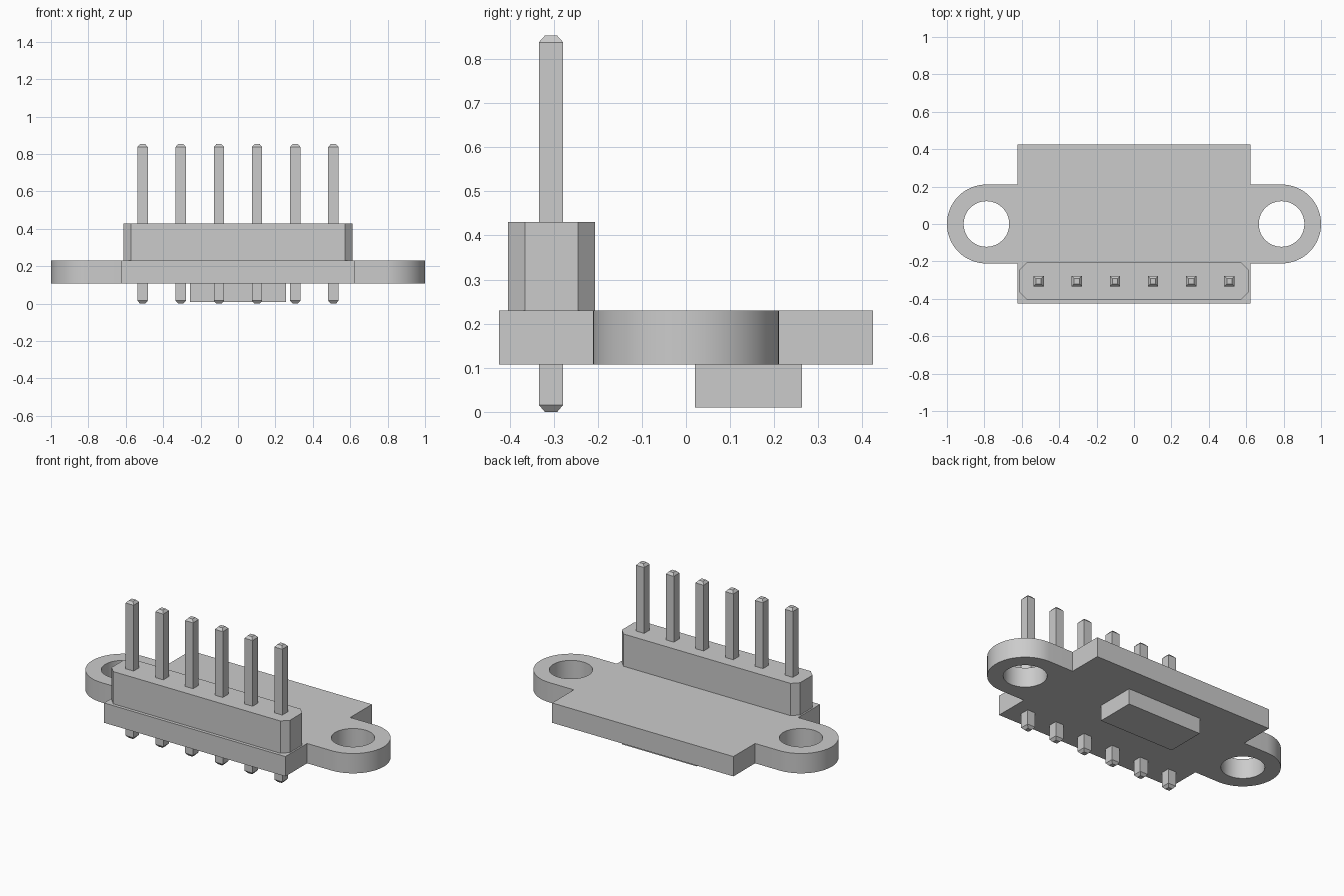
import bpy, bmesh
from math import pi, sin, cos, radians

if "Cube" in bpy.data.objects:
    bpy.data.objects.remove(bpy.data.objects["Cube"])

grey = bpy.data.materials.new("plain grey")
grey.use_nodes = True
grey.diffuse_color = (0.6, 0.6, 0.6, 1)
grey.node_tree.nodes["Principled BSDF"].inputs["Base Color"].default_value = (0.6, 0.6, 0.6, 1)


def stack(name, rings):
    """Solid from matching outlines; each ring is (points, z), bottom to top."""
    bm = bmesh.new()
    loops = [[bm.verts.new((x, y, z)) for x, y in pts] for pts, z in rings]
    bm.faces.new(loops[0][::-1])
    bm.faces.new(loops[-1])
    for low, high in zip(loops, loops[1:]):
        for i in range(len(low)):
            j = (i + 1) % len(low)
            bm.faces.new((low[i], low[j], high[j], high[i]))
    bmesh.ops.recalc_face_normals(bm, faces=bm.faces)
    mesh = bpy.data.meshes.new(name)
    bm.to_mesh(mesh)
    bm.free()
    mesh.materials.append(grey)
    obj = bpy.data.objects.new(name, mesh)
    bpy.context.collection.objects.link(obj)
    return obj


def prism(name, pts, z0, z1):
    return stack(name, [(pts, z0), (pts, z1)])


def rect(x0, x1, y0, y1):
    return [(x0, y0), (x1, y0), (x1, y1), (x0, y1)]


def square(x, y, half):
    return rect(x - half, x + half, y - half, y + half)


def arc(cx, radius, start, end, steps):
    return [(cx + radius * cos(start + (end - start) * i / steps),
             radius * sin(start + (end - start) * i / steps)) for i in range(steps + 1)]


# Board with rounded mounting ears
HALF_W, HALF_D, EAR_X, EAR_R = 0.622, 0.424, 0.789, 0.211
right_half = [(HALF_W, -HALF_D), (HALF_W, -EAR_R),
              *arc(EAR_X, EAR_R, -pi / 2, pi / 2, 32),
              (HALF_W, EAR_R), (HALF_W, HALF_D)]
outline = right_half + [(-x, y) for x, y in reversed(right_half)]
board = prism("board", outline, 0.107, 0.23)

# Mounting holes cut through the ears
for side in (-1, 1):
    cutter = prism("hole_cutter", arc(side * EAR_X, 0.122, 0, 2 * pi, 48)[:-1], 0, 0.4)
    cutter.hide_render = True
    cut = board.modifiers.new("mounting_hole", 'BOOLEAN')
    cut.operation, cut.solver, cut.object = 'DIFFERENCE', 'EXACT', cutter
    bpy.context.view_layer.objects.active = board
    bpy.ops.object.modifier_apply(modifier=cut.name)
    bpy.data.objects.remove(cutter)

bpy.ops.object.select_all(action='DESELECT')
board.select_set(True)
bpy.ops.object.shade_smooth_by_angle(angle=radians(30))

# Header housing with chamfered corners
HX, Y0, Y1, C = 0.612, -0.404, -0.206, 0.039
prism("header_housing",
      [(-HX + C, Y0), (HX - C, Y0), (HX, Y0 + C), (HX, Y1 - C),
       (HX - C, Y1), (-HX + C, Y1), (-HX, Y1 - C), (-HX, Y0 + C)], 0.23, 0.43)

# Row of pins with tapered tips
for i in range(6):
    x, y = (i - 2.5) * 0.204, -0.306
    tip, body = square(x, y, 0.014), square(x, y, 0.0275)
    stack(f"pin_{i + 1}", [(tip, 0), (body, 0.016), (body, 0.838), (tip, 0.853)])

# Chip on the underside
prism("chip", rect(-0.256, 0.256, 0.02, 0.263), 0.01, 0.107)
